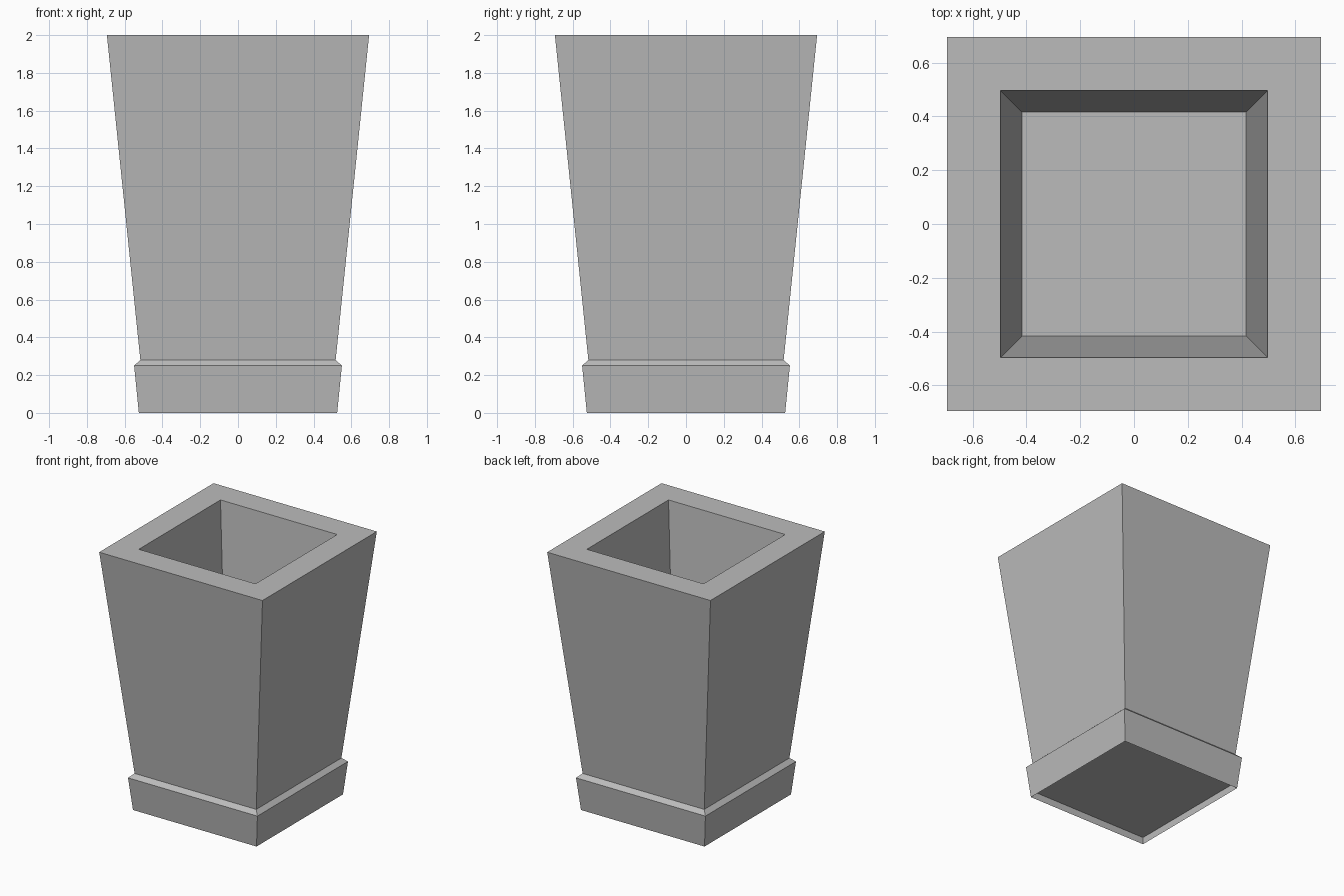
import bpy
import bmesh

cube = bpy.data.objects.get("Cube")
if cube:
    bpy.data.objects.remove(cube, do_unlink=True)

# Plain grey stone
stone = bpy.data.materials.new("grey_stone")
stone.use_nodes = True
grey = (0.5, 0.5, 0.5, 1)
stone.diffuse_color = grey
stone.node_tree.nodes["Principled BSDF"].inputs["Base Color"].default_value = grey


def square_loft(name, profile, cap_start=False, cap_end=False):
    """Skin square rings given as (half width, height) pairs."""
    bm = bmesh.new()
    corners = ((-1, -1), (1, -1), (1, 1), (-1, 1))
    rings = [[bm.verts.new((r * x, r * y, z)) for x, y in corners]
             for r, z in profile]
    for low, high in zip(rings, rings[1:]):
        for i in range(4):
            j = (i + 1) % 4
            bm.faces.new((low[i], low[j], high[j], high[i]))
    if cap_start:
        bm.faces.new(rings[0][::-1])
    if cap_end:
        bm.faces.new(rings[-1])
    mesh = bpy.data.meshes.new(name)
    bm.to_mesh(mesh)
    bm.free()
    mesh.materials.append(stone)
    obj = bpy.data.objects.new(name, mesh)
    bpy.context.collection.objects.link(obj)
    return obj


# Plinth with recessed underside and sloped ledge
square_loft("plinth",
            [(0.525, 0.055), (0.525, 0), (0.55, 0.25), (0.517, 0.28)],
            cap_start=True)

# Flared pot with thick flat rim and tapering hollow
square_loft("pot",
            [(0.517, 0.28), (0.694, 2), (0.496, 2), (0.417, 1.2)],
            cap_end=True)
